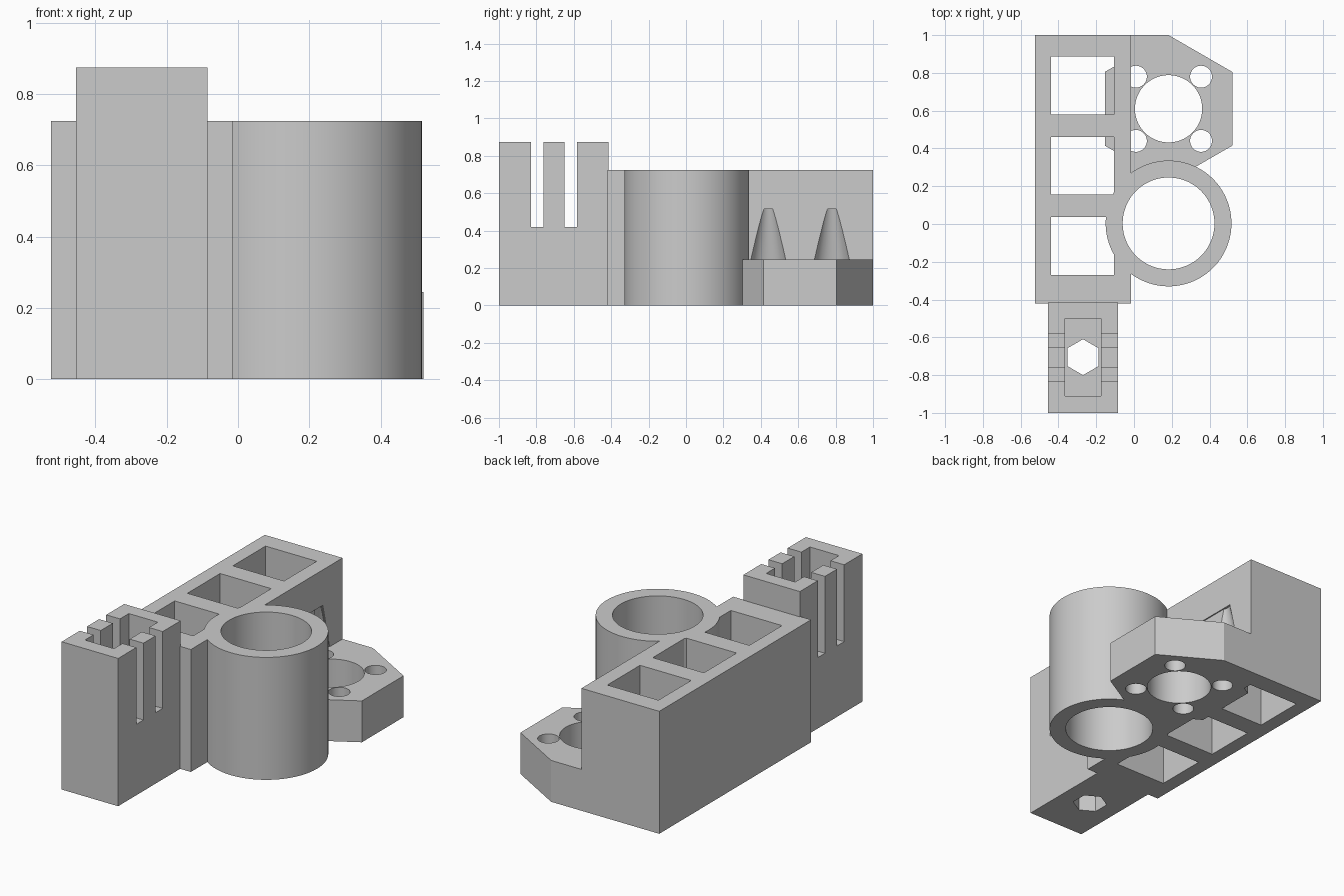
import bpy
import math

cube = bpy.data.objects.get("Cube")
if cube:
    bpy.data.objects.remove(cube, do_unlink=True)

gray = bpy.data.materials.new("light_gray")
gray.use_nodes = True
COLOR = (0.6, 0.6, 0.6, 1)
gray.diffuse_color = COLOR
gray.node_tree.nodes["Principled BSDF"].inputs["Base Color"].default_value = COLOR

WALL, TOP, PLATE = -0.015, 0.725, 0.245
RING = (0.183, 0.003)
MOUNT = (0.183, 0.61)


def finish(ob, name):
    ob.name = name
    ob.data.materials.append(gray)
    return ob


def box(name, x, y, z):
    bpy.ops.mesh.primitive_cube_add(size=1)
    ob = bpy.context.object
    for v in ob.data.vertices:
        v.co = [a + (b - a) * (c + 0.5) for (a, b), c in zip((x, y, z), v.co)]
    return finish(ob, name)


def cone(name, center, r1, r2, z0, z1, sides=96):
    bpy.ops.mesh.primitive_cone_add(vertices=sides, radius1=r1, radius2=r2, depth=z1 - z0,
                                    location=(*center, (z0 + z1) / 2))
    return finish(bpy.context.object, name)


def combine(target, tool, operation):
    mod = target.modifiers.new("join", 'BOOLEAN')
    mod.object, mod.operation, mod.solver = tool, operation, 'EXACT'
    bpy.context.view_layer.objects.active = target
    bpy.ops.object.modifier_apply(modifier=mod.name)
    bpy.data.objects.remove(tool, do_unlink=True)


def cut(target, tool):
    combine(target, tool, 'DIFFERENCE')


def add(target, tool):
    combine(target, tool, 'UNION')


# Long block with three square windows
body = box("bracket_body", (-0.525, WALL), (-0.42, 1), (0, TOP))
for y in (-0.27, 0.155, 0.58):
    cut(body, box("window", (-0.44, -0.105), (y, y + 0.306), (-1, 2)))

# Shallow recess and tapered screw clearances in the wall above the plate
recess = box("recess", (-0.022, 0.1), (0.34, 0.88), (PLATE - 0.005, 0.515))
for v in recess.data.vertices:
    if v.co.z > 0.4:
        v.co.y += 0.065 if v.co.y < MOUNT[1] else -0.065
cut(body, recess)
for y in (0.44, 0.78):
    cut(body, cone("clearance", (0.01, y), 0.1, 0.04, PLATE - 0.005, 0.515, 48))

# Hexagonal mounting plate, filled in towards the block
add(body, cone("mount_plate", MOUNT, 0.39, 0.39, 0, PLATE, 6))
add(body, box("plate_fill", (-0.1, MOUNT[0]), (0.15, 1), (0, PLATE)))

# Tube
add(body, cone("tube", RING, 0.333, 0.333, 0, TOP, 128))
cut(body, cone("tube_bore", RING, 0.243, 0.243, -1, 2, 128))

# Mounting holes in the plate
cut(body, cone("center_hole", MOUNT, 0.178, 0.178, -1, PLATE + 0.1))
for x in (0.01, 0.355):
    for y in (0.44, 0.78):
        cut(body, cone("screw_hole", (x, y), 0.058, 0.058, -1, PLATE + 0.01, 48))

# Clamp tower with pocket, crosswise slots and hexagonal hole
tower = box("tower", (-0.455, -0.085), (-1, -0.415), (0, 0.875))
cut(tower, box("pocket", (-0.365, -0.175), (-0.91, -0.5), (0.3, 2)))
for y in (-0.83, -0.65):
    cut(tower, box("slot", (-1, 1), (y, y + 0.067), (0.42, 2)))
cut(tower, cone("hex_hole", (-0.27, -0.705), 0.095, 0.095, -1, 1, 6))
add(body, tower)

bpy.ops.object.select_all(action='DESELECT')
body.select_set(True)
bpy.context.view_layer.objects.active = body
bpy.ops.object.shade_smooth_by_angle(angle=math.radians(25))
